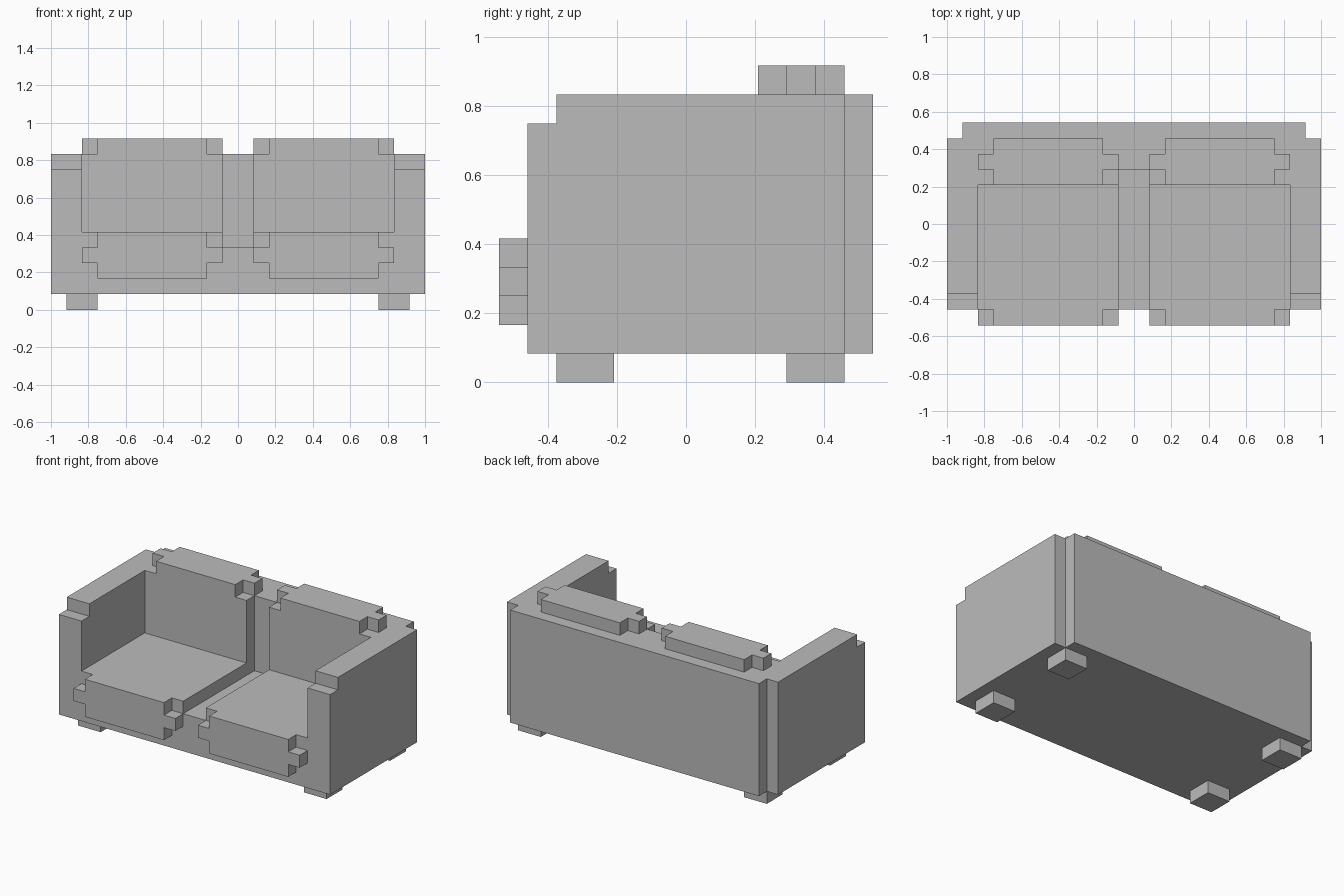
import bpy
import bmesh
from mathutils import Vector

U = 1 / 12  # the whole sofa sits on a grid of this step

cube = bpy.data.objects.get("Cube")
if cube:
    bpy.data.objects.remove(cube, do_unlink=True)

fabric = bpy.data.materials.new("plain grey")
grey = (0.5, 0.5, 0.5, 1)
fabric.use_nodes = True
fabric.diffuse_color = grey
fabric.node_tree.nodes["Principled BSDF"].inputs["Base Color"].default_value = grey


def prism(name, outline, axis, start, end):
    """Extrude a 2D outline along an axis; the outline uses the other two axes in order."""
    bm = bmesh.new()
    others = [i for i in range(3) if i != axis]
    verts = []
    for a, b in outline:
        co = Vector((0, 0, 0))
        co[others[0]], co[others[1]], co[axis] = a * U, b * U, start * U
        verts.append(bm.verts.new(co))
    face = bm.faces.new(verts)
    grown = bmesh.ops.extrude_face_region(bm, geom=[face])
    shift = Vector((0, 0, 0))
    shift[axis] = (end - start) * U
    bmesh.ops.translate(bm, vec=shift,
                        verts=[g for g in grown["geom"] if isinstance(g, bmesh.types.BMVert)])
    bmesh.ops.recalc_face_normals(bm, faces=bm.faces)
    mesh = bpy.data.meshes.new(name)
    bm.to_mesh(mesh)
    bm.free()
    mesh.materials.append(fabric)
    obj = bpy.data.objects.new(name, mesh)
    bpy.context.collection.objects.link(obj)
    return obj


def rect(a0, a1, b0, b1):
    return [(a0, b0), (a1, b0), (a1, b1), (a0, b1)]


def box(name, x, y, z):
    return prism(name, rect(*x, *y), 2, *z)


def notched(a0, a1, b0, b1):
    """Rectangle with a one-step square cut from each corner."""
    return [(a0 + 1, b0), (a1 - 1, b0), (a1 - 1, b0 + 1), (a1, b0 + 1),
            (a1, b1 - 1), (a1 - 1, b1 - 1), (a1 - 1, b1), (a0 + 1, b1),
            (a0 + 1, b1 - 1), (a0, b1 - 1), (a0, b0 + 1), (a0 + 1, b0 + 1)]


def span(side, near, far):
    return tuple(sorted((side * near, side * far)))


# Frame
box("seat_base", (-10, 10), (-5.5, 5.5), (1, 4))
box("backrest", (-10, 10), (3.5, 5.5), (4, 10))
box("back_panel", (-11, 11), (5.5, 6.5), (1, 10))

for side, label in ((1, "left"), (-1, "right")):
    # Armrest with a stepped front corner
    arm = [(-5.5, 1), (5.5, 1), (5.5, 10), (-4.5, 10), (-4.5, 9), (-5.5, 9)]
    prism(label + "_armrest", arm, 0, *span(side, 10, 12))

    # Cushions: flat slabs with notched ends that stick out
    wide = span(side, 1, 10)
    box(label + "_seat_cushion", wide, (-5.5, 3.5), (4, 5))
    prism(label + "_seat_cushion_front", notched(*wide, 2, 5), 1, -6.5, -5.5)
    box(label + "_back_cushion", wide, (2.5, 3.5), (5, 10))
    prism(label + "_back_cushion_top", notched(*wide, 2.5, 5.5), 2, 10, 11)

    # Feet
    for place, y in (("front", -4.5), ("rear", 3.5)):
        box(f"{label}_{place}_foot", span(side, 9, 11), (y, y + 2), (0, 1))
